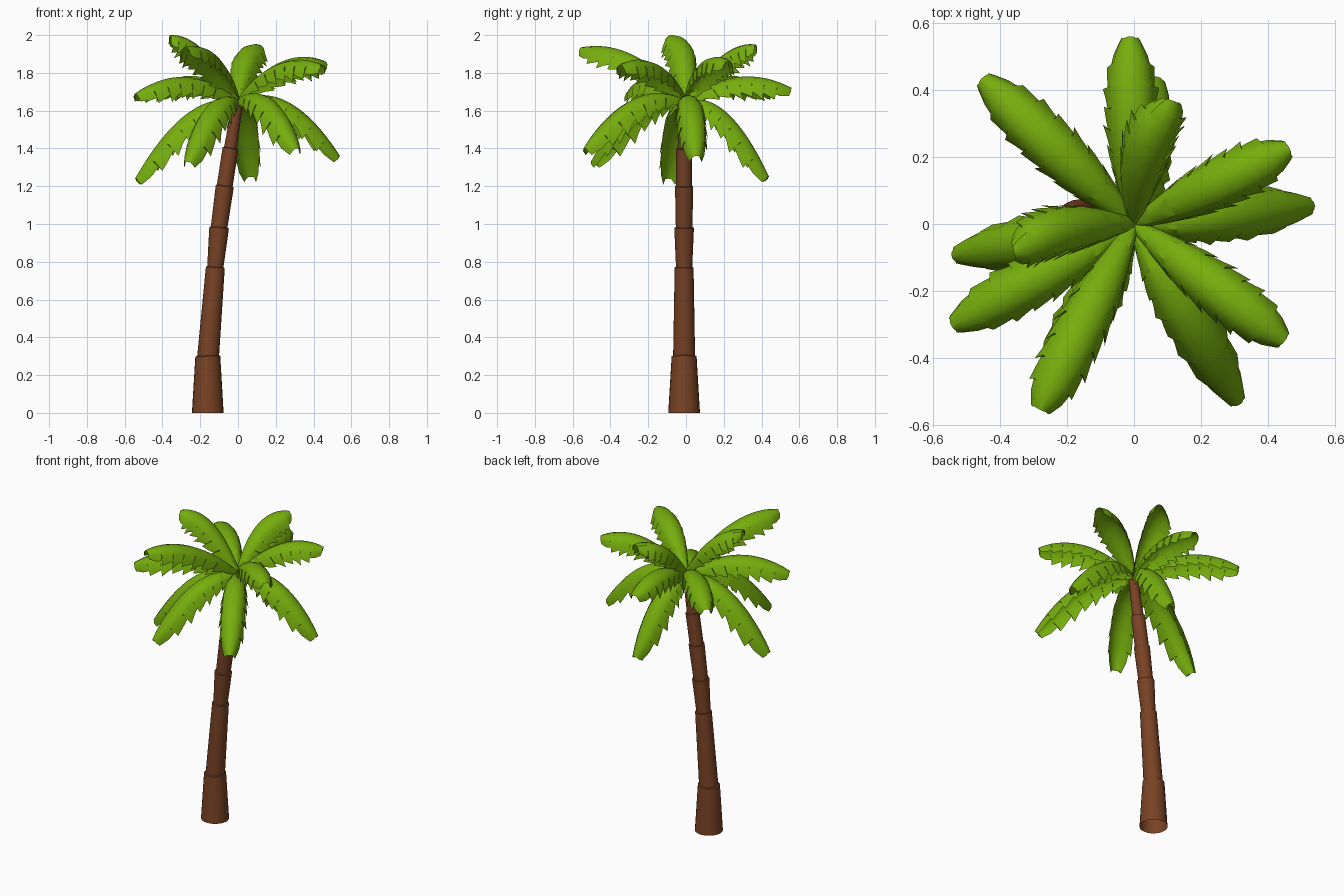
import bpy, bmesh, math
from mathutils import Vector

if "Cube" in bpy.data.objects:
    bpy.data.objects.remove(bpy.data.objects["Cube"])

def material(name, rgb):
    m = bpy.data.materials.new(name)
    m.diffuse_color = (*rgb, 1)
    m.use_nodes = True
    m.node_tree.nodes["Principled BSDF"].inputs["Base Color"].default_value = m.diffuse_color
    return m

BARK = material("brown bark", (0.19, 0.055, 0.018))
LEAF = material("leaf green", (0.18, 0.42, 0.004))

def make(name, bm, mat, angle):
    bmesh.ops.recalc_face_normals(bm, faces=bm.faces)
    me = bpy.data.meshes.new(name)
    bm.to_mesh(me)
    bm.free()
    me.materials.append(mat)
    ob = bpy.data.objects.new(name, me)
    bpy.context.collection.objects.link(ob)
    bpy.ops.object.select_all(action='DESELECT')
    ob.select_set(True)
    bpy.context.view_layer.objects.active = ob
    bpy.ops.object.shade_smooth_by_angle(angle=math.radians(angle))
    return ob

# Trunk: stacked tapering segments (x, z, radius, tilt) joined by small ledges, open below
RINGS = [(-.16, 0, .084, 0), (-.16, .30, .066, -.04),
         (-.158, .303, .058, -.04), (-.12, .77, .05, .08),
         (-.12, .773, .043, .08), (-.10, .98, .052, .08),
         (-.10, .983, .044, .08), (-.07, 1.20, .048, .13),
         (-.07, 1.203, .042, .13), (-.04, 1.40, .042, .17),
         (-.04, 1.403, .034, .17), (-.003, 1.635, .028, .17)]
SIDES = 24
bm = bmesh.new()
loops = []
for x, z, r, tilt in RINGS:
    ring = []
    for i in range(SIDES):
        a = 2 * math.pi * i / SIDES
        ring.append(bm.verts.new((x + r * math.cos(a) * math.cos(tilt), -.01 + r * math.sin(a),
                                  z - r * math.cos(a) * math.sin(tilt))))
    loops.append(ring)
for lo, hi in zip(loops, loops[1:]):
    for i in range(SIDES):
        j = (i + 1) % SIDES
        bm.faces.new((lo[i], lo[j], hi[j], hi[i]))
bm.faces.new(loops[-1])
make("trunk", bm, BARK, 30)

# Fronds: arched midrib with two drooping, saw-toothed halves
SECTION = [(0, 0), (.036, -.008), (.064, -.038), (.080, -.105)]
TEETH = 8
PROFILE = [(0, .22), (.12, .55), (.3, .9), (.5, 1.03), (.75, 1.0), (.88, .86), (.96, .6), (1, .3)]

def width(t):
    for (a, u), (b, v) in zip(PROFILE, PROFILE[1:]):
        if t <= b:
            return u + (v - u) * (t - a) / (b - a)
    return PROFILE[-1][1]

def frond(name, tip, rise, bend):
    tip = Vector(tip)
    out = Vector((tip.x, tip.y, 0)).normalized()
    side = Vector((-out.y, out.x, 0))
    start = out * -.015 + Vector((0, 0, 1.645))
    ctrl = (start + tip) / 2 + Vector((0, 0, rise)) + side * bend

    def point(t, a, b):
        p = start * (1 - t) ** 2 + ctrl * 2 * t * (1 - t) + tip * t * t
        d = ((ctrl - start) * (1 - t) + (tip - ctrl) * t).normalized()
        n = d.cross(side).normalized()
        if n.z < 0:
            n = -n
        return p + side * a + n * b

    # rows: valley, middle and peak of each tooth
    rows = [(0, .8, 0)]
    for k in range(TEETH):
        big = 1.1 if k % 2 else 1.02
        for ph, ext, lead in ((.08, .76, 0), (.5, .9, .012), (.92, big, .035)):
            rows.append(((k + ph) / TEETH, ext, lead))
    rows.append((1, .8, 0))
    bm = bmesh.new()
    for s in (1, -1):
        grid = []
        for t, ext, lead in rows:
            w = width(t)
            line = []
            for i, (a, b) in enumerate(SECTION):
                f = i / 3
                e = 1 + (ext - 1) * f
                u = min(1.01, t + lead * f * f)
                line.append(bm.verts.new(point(u, s * a * w * (.5 + .5 * e), b * w * e)))
            grid.append(line)
        for p, q in zip(grid, grid[1:]):
            for i in range(3):
                bm.faces.new((p[i], p[i + 1], q[i + 1], q[i]))
    bmesh.ops.remove_doubles(bm, verts=bm.verts, dist=.0005)
    make(name, bm, LEAF, 35)

# each tier: list of (tip, rise of the arch, sideways bend)
TIERS = {
    "lower_frond": [((.54, .055, 1.36), .29, 0), ((.315, -.54, 1.40), .29, 0),
                    ((-.27, -.50, 1.33), .29, 0), ((-.545, -.095, 1.24), .29, 0),
                    ((.07, .44, 1.25), .29, 0)],
    "middle_frond": [((-.012, .56, 1.72), .19, 0), ((-.455, .435, 1.70), .22, 0),
                     ((-.545, -.305, 1.69), .22, 0), ((.45, -.35, 1.84), .21, 0),
                     ((.465, .225, 1.86), .21, 0)],
    "upper_frond": [((.11, .37, 1.95), .18, .06), ((-.36, -.08, 2.0), .19, -.06),
                    ((-.28, -.555, 1.935), .20, 0)],
}
for tier, fronds in TIERS.items():
    for i, (tip, rise, bend) in enumerate(fronds):
        frond(f"{tier}_{i + 1}", tip, rise, bend)
